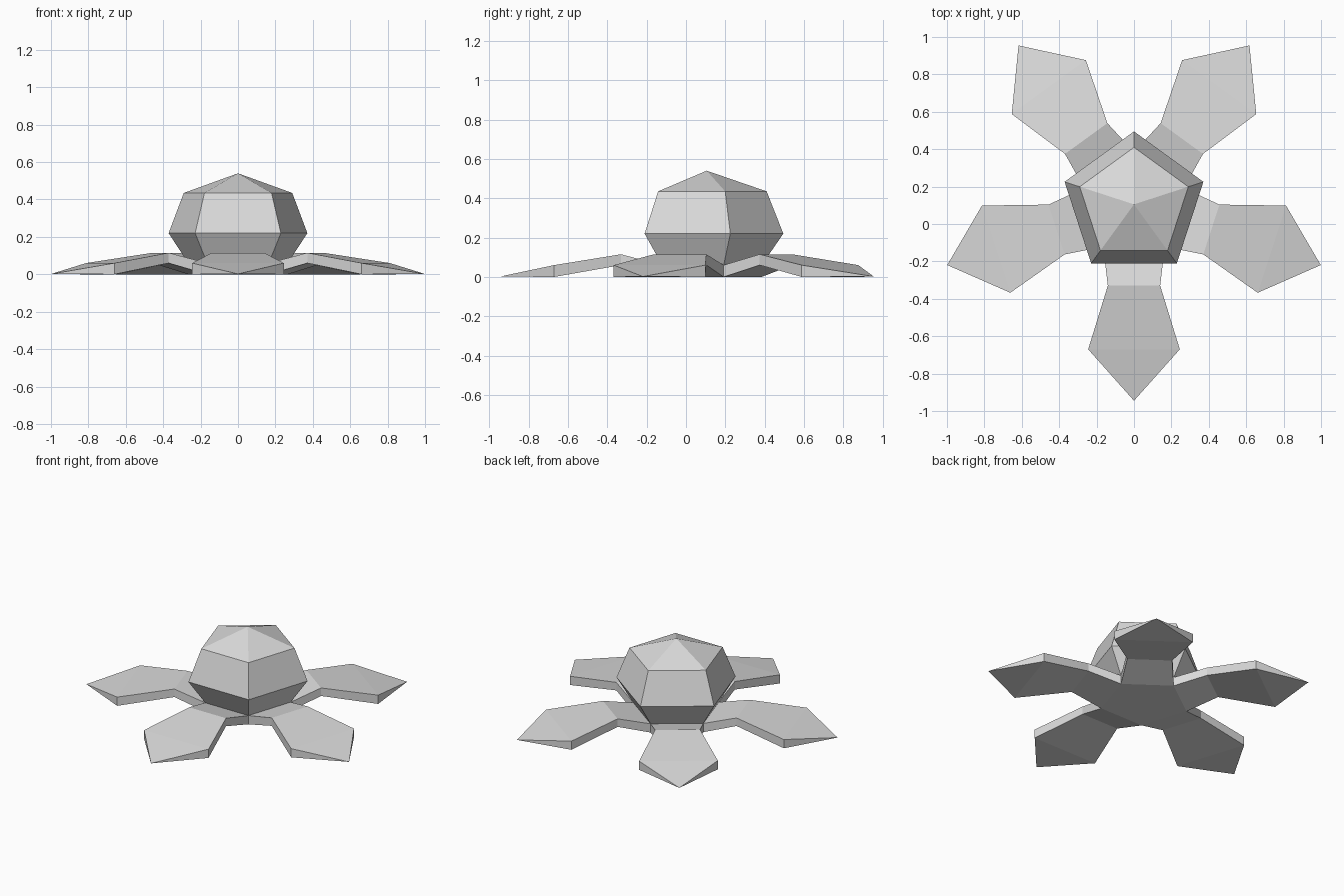
import bpy, math

if "Cube" in bpy.data.objects:
    bpy.data.objects.remove(bpy.data.objects["Cube"])

CY = 0.105          # the model's five-fold axis sits at (0, CY)

grey = bpy.data.materials.new("light_grey")
grey.diffuse_color = (0.7, 0.7, 0.7, 1)
grey.use_nodes = True
grey.node_tree.nodes["Principled BSDF"].inputs["Base Color"].default_value = grey.diffuse_color


def make(name, verts, faces):
    me = bpy.data.meshes.new(name)
    me.from_pydata(verts, [], faces)
    me.materials.append(grey)
    ob = bpy.data.objects.new(name, me)
    bpy.context.collection.objects.link(ob)
    return ob


def pentagon(r, z):
    a = [math.radians(90 + 72 * i) for i in range(5)]
    return [(r * math.cos(t), CY + r * math.sin(t), z) for t in a]


# Pentagonal dome: neck, widest ring, shoulder ring, apex
rings = [(0.28, 0.06), (0.39, 0.22), (0.305, 0.435)]
verts = [v for r, z in rings for v in pentagon(r, z)] + [(0, CY, 0.54)]
faces = []
for k in range(2):
    for i in range(5):
        j = (i + 1) % 5
        faces.append((5 * k + i, 5 * k + j, 5 * k + 5 + j, 5 * k + 5 + i))
faces += [(10 + i, 10 + (i + 1) % 5, 15) for i in range(5)]
make("dome", verts, faces)

# Flat underside between the petals
make("base_underside", pentagon(0.28, 0.0), [(4, 3, 2, 1, 0)])

# Petals: stations of (distance out, half width, bottom z, top z), then the tip
R36 = math.radians(36)
stations = [(0.28 * math.cos(R36), 0.28 * math.sin(R36), 0.0, 0.06),
            (0.435, 0.14, 0.06, 0.115),
            (0.775, 0.245, 0.0, 0.06)]
for n in range(5):
    t = math.radians(-90 + 72 * n)
    c, s = math.cos(t), math.sin(t)

    def place(d, w, z):
        return (d * c - w * s, CY + d * s + w * c, z)

    pv = []
    for d, w, lo, hi in stations:
        pv += [place(d, -w, lo), place(d, w, lo), place(d, w, hi), place(d, -w, hi)]
    pv.append(place(1.05, 0, 0.002))
    pf = []
    for k in (0, 4):
        for i in range(4):
            j = (i + 1) % 4
            pf.append((k + j, k + i, k + 4 + i, k + 4 + j))
    pf += [(8 + (i + 1) % 4, 8 + i, 12) for i in range(4)]
    # reverse so the normals face outward
    make(f"petal_{n + 1}", pv, [f[::-1] for f in pf])
